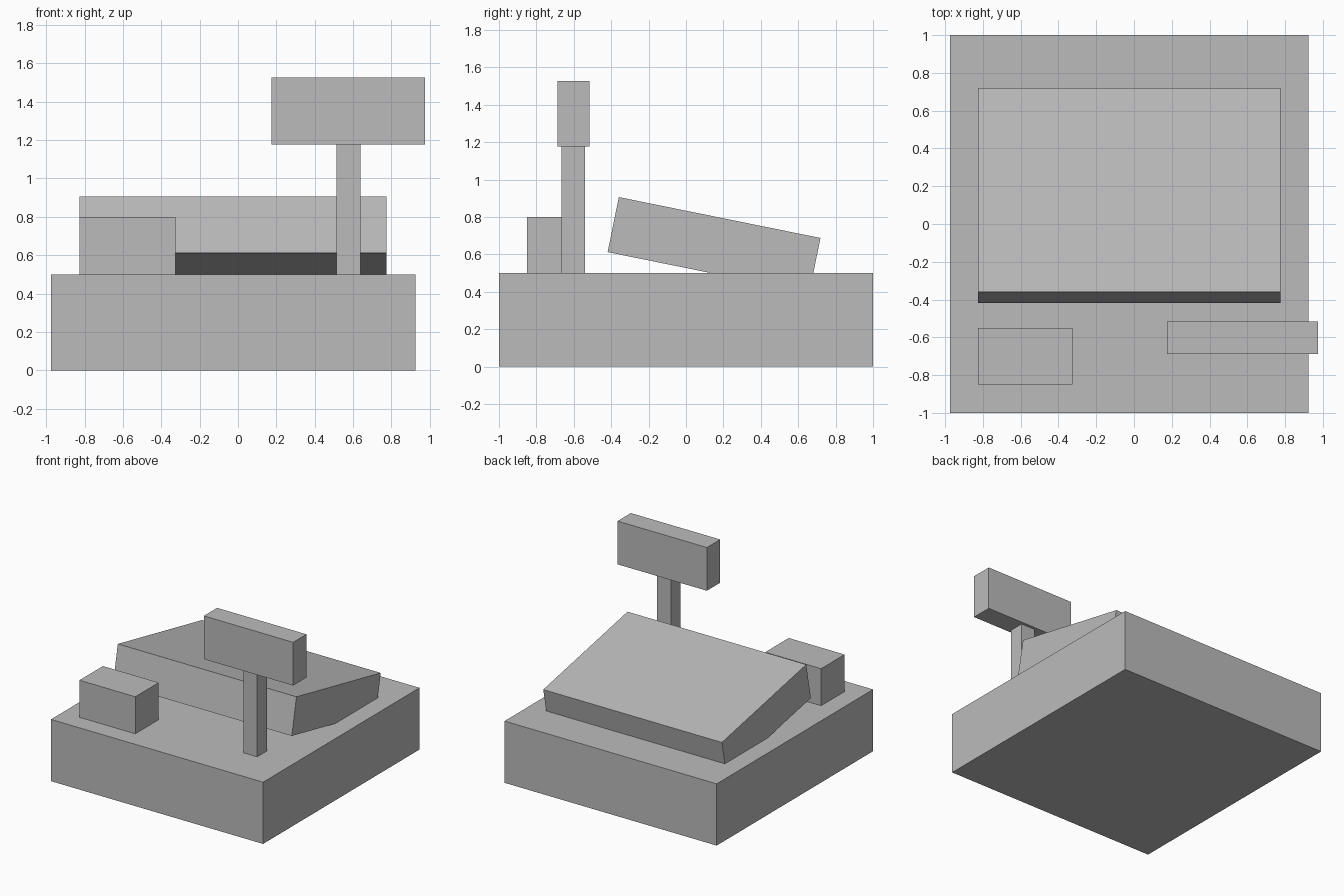
import bpy
import math

default = bpy.data.objects.get("Cube")
if default:
    bpy.data.objects.remove(default, do_unlink=True)

# One plain grey for the whole register
GREY = (0.5, 0.5, 0.5, 1.0)
grey = bpy.data.materials.new("plain_grey")
grey.use_nodes = True
grey.diffuse_color = GREY
grey.node_tree.nodes["Principled BSDF"].inputs["Base Color"].default_value = GREY


def box(name, center, size, tilt=0.0):
    """Flat-faced box, optionally tilted about the x axis."""
    bpy.ops.mesh.primitive_cube_add(size=1, location=center)
    obj = bpy.context.object
    obj.name = name
    obj.data.name = name
    obj.scale = size
    bpy.ops.object.transform_apply(location=False, rotation=False, scale=True)
    obj.rotation_euler.x = tilt
    obj.data.materials.append(grey)
    return obj


# Drawer base
box("drawer_base", (-0.025, 0, 0.25), (1.9, 2.0, 0.5))

# Sloping keyboard body, sunk into the base at the back
box("sloped_body", (-0.025, 0.15, 0.65), (1.6, 1.1, 0.3), tilt=-0.2)

# Receipt printer
box("receipt_printer", (-0.575, -0.7, 0.65), (0.5, 0.3, 0.3))

# Customer display on its pole
box("display_pole", (0.575, -0.602, 0.84), (0.125, 0.125, 0.68))
box("display_head", (0.575, -0.602, 1.351), (0.8, 0.17, 0.35))
